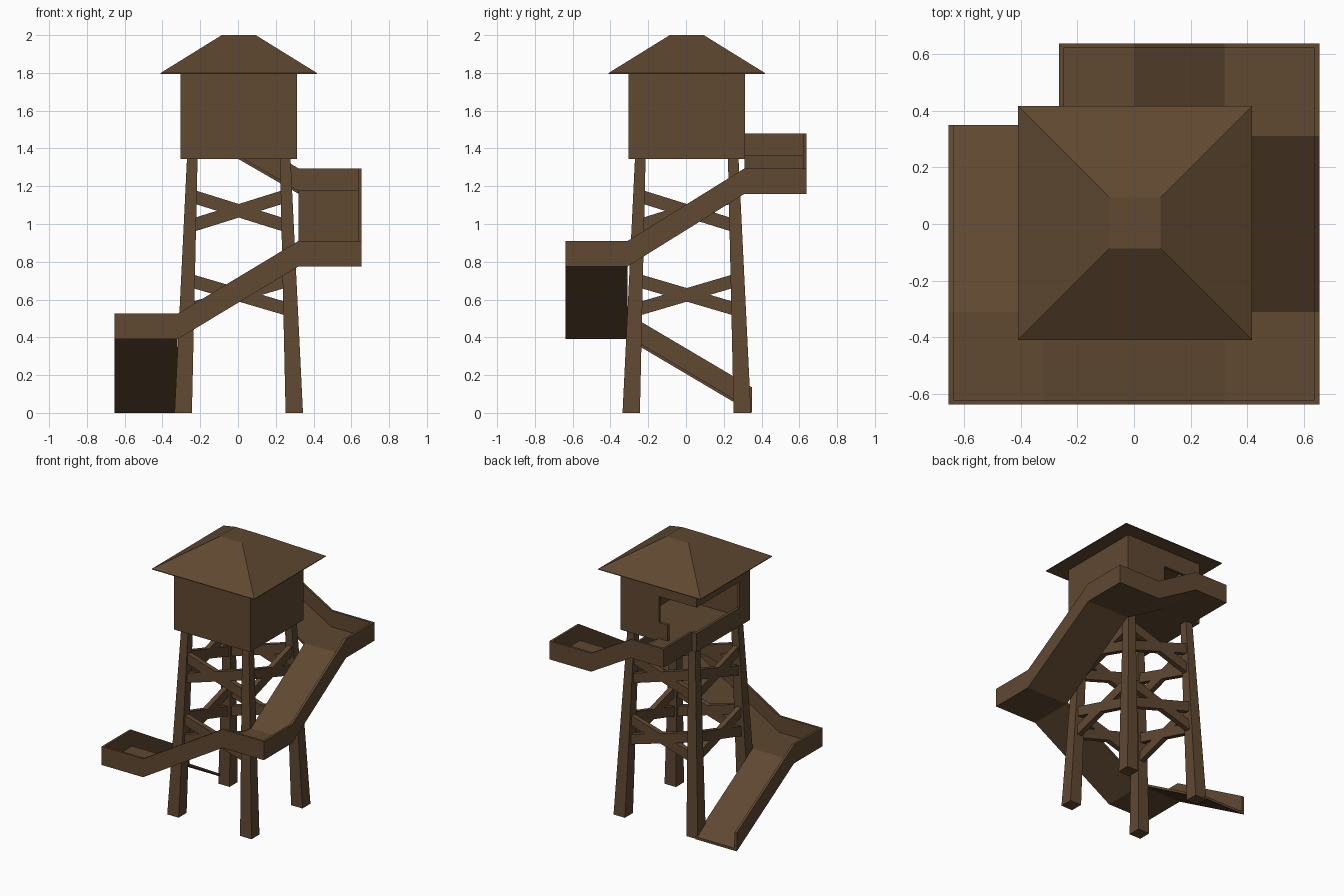
import bpy, bmesh
from mathutils import Vector

cube = bpy.data.objects.get("Cube")
if cube:
    bpy.data.objects.remove(cube, do_unlink=True)

wood = bpy.data.materials.new("brown_wood")
wood.use_nodes = True
COLOR = (0.115, 0.065, 0.031, 1)
wood.diffuse_color = COLOR
wood.node_tree.nodes["Principled BSDF"].inputs["Base Color"].default_value = COLOR

C = 0.004  # tower centre on x and y


def finish(name, bm):
    bmesh.ops.remove_doubles(bm, verts=bm.verts, dist=0.0005)
    bmesh.ops.recalc_face_normals(bm, faces=bm.faces)
    mesh = bpy.data.meshes.new(name)
    bm.to_mesh(mesh)
    bm.free()
    mesh.materials.append(wood)
    obj = bpy.data.objects.new(name, mesh)
    bpy.context.collection.objects.link(obj)
    return obj


def loft(name, rings):
    """Skin a list of closed rings and cap both ends."""
    bm = bmesh.new()
    loops = [[bm.verts.new(p) for p in ring] for ring in rings]
    n = len(loops[0])
    for a, b in zip(loops, loops[1:]):
        for i in range(n):
            j = (i + 1) % n
            bm.faces.new((a[i], a[j], b[j], b[i]))
    bm.faces.new(loops[0])
    bm.faces.new(loops[-1])
    return finish(name, bm)


def square(cx, cy, half, z):
    return [(cx + sx * half, cy + sy * half, z)
            for sx, sy in ((-1, -1), (1, -1), (1, 1), (-1, 1))]


def box(name, x0, x1, y0, y1, z0, z1):
    return loft(name, [[(x0, y0, z), (x1, y0, z), (x1, y1, z), (x0, y1, z)]
                       for z in (z0, z1)])


# Roof: hipped, with a small flat top
loft("roof", [square(C, C, 0.413, 1.795), square(C, C, 0.413, 1.8), square(C, C, 0.09, 2.0)])

# Cabin: open corner at the back, with parapet, lintel and door gap
LO, HI, T = C - 0.308, C + 0.308, 0.02
BASE, SILL, HEAD, TOP = 1.35, 1.48, 1.67, 1.8
WIN = -0.18
box("cabin_floor", LO, HI, LO, HI, BASE - 0.005, BASE + 0.01)
box("front_wall", LO, HI, LO, LO + T, BASE, TOP)
box("left_wall", HI - T, HI, LO + T, HI, BASE, TOP)
box("back_wall", 0, HI - T, HI - T, HI, BASE, TOP)
box("right_wall", LO, LO + T, LO + T, WIN, BASE, TOP)
box("right_parapet", LO, LO + T, WIN, HI, BASE, SILL)
box("right_lintel", LO, LO + T, WIN, HI, HEAD, TOP)
box("back_parapet", -0.07, 0, HI - T, HI, BASE, SILL)
box("back_corner_parapet", LO + T, -0.265, HI - T, HI, BASE, SILL)
box("back_lintel", LO + T, 0, HI - T, HI, HEAD, TOP)

# Legs: tapered and leaning inwards
for sx, side in ((-1, "right"), (1, "left")):
    for sy, end in ((-1, "front"), (1, "back")):
        loft(f"{end}_{side}_leg", [square(C + sx * 0.294, C + sy * 0.294, 0.046, 0),
                                   square(C + sx * 0.246, C + sy * 0.246, 0.028, BASE)])

# Cross braces between neighbouring legs
for level, (z_mid, reach) in {"lower": (0.625, 0.27), "upper": (1.07, 0.255)}.items():
    for side in ("front", "back", "left", "right"):
        off = reach if side in ("back", "left") else -reach
        for d in (-1, 1):
            rings = []
            for s in (-1, 1):
                zc = z_mid + s * d * 0.075
                ring = []
                for t, h in ((-1, -1), (1, -1), (1, 1), (-1, 1)):
                    a, b, z = s * (reach - 0.015), off + t * 0.018, zc + h * 0.036
                    p = (a, b, z) if side in ("front", "back") else (b, a, z)
                    ring.append(Vector(p) + Vector((C, C, 0)))
                rings.append(ring)
            loft(f"{level}_{side}_brace_{'up' if d > 0 else 'down'}", rings)

# Ramp: floor with an outer wall, winding down around the tower
OUT, IN, WALL, SLAB = 0.655, 0.32, 0.135, 0.018
OY, IY = 0.637, 0.31
START = -0.265
stations = [  # outer x, outer y, inner x, inner y, height
    (START, OY, START, IY, BASE - 0.005),
    (0, OY, 0, IY, BASE - 0.005),
    (IN, OY, IN, IY, 1.16),
    (OUT, OY, IN, IY, 1.16),
    (OUT, IY, IN, IY, 1.16),
    (OUT, -IY, IN, -IY, 0.775),
    (OUT, -OY, IN, -IY, 0.775),
    (IN, -OY, IN, -IY, 0.775),
    (-IN, -OY, -IN, -IY, 0.39),
    (-OUT, -OY, -IN, -IY, 0.39),
    (-OUT, -IY, -IN, -IY, 0.39),
    (-OUT, 0.35, -IN, 0.35, 0),
]
rings = []
for ox, oy, ix, iy, z in stations:
    outer, inner = Vector((ox, oy, z)), Vector((ix, iy, z))
    lip = outer.lerp(inner, 0.05)
    up, slab = Vector((0, 0, WALL)), Vector((0, 0, SLAB))
    rings.append([inner, outer, outer + up, lip + up, lip + slab, inner + slab])
loft("winding_ramp", rings)
box("ramp_end_wall", START, START + 0.016, IY, OY, BASE - 0.005, BASE + 0.13)
